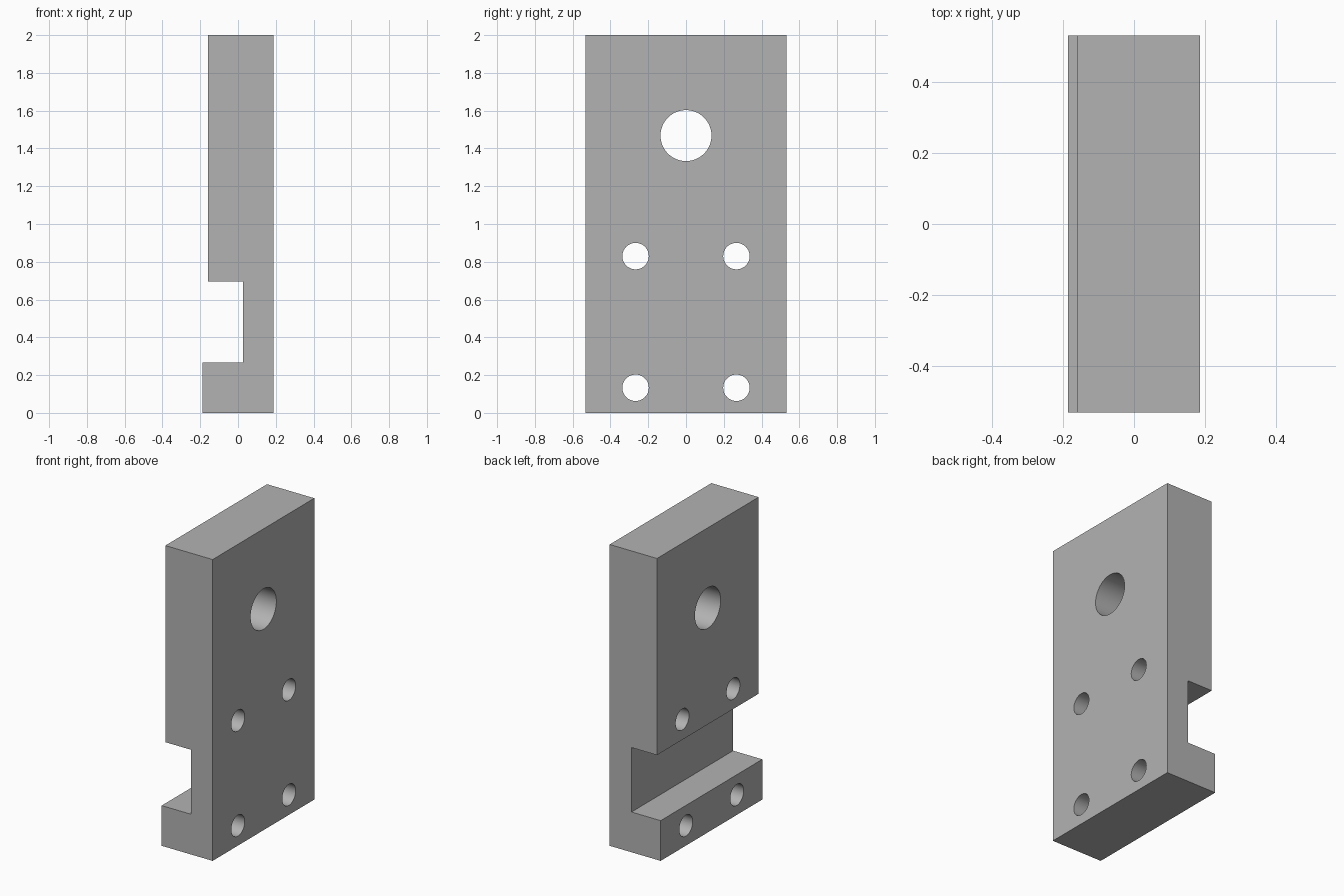
import bpy
import bmesh
import math

cube = bpy.data.objects.get("Cube")
if cube:
    bpy.data.objects.remove(cube, do_unlink=True)

HALF_WIDTH = 0.533

# Plain grey metal
metal = bpy.data.materials.new("grey_metal")
metal.use_nodes = True
colour = (0.45, 0.45, 0.45, 1)
metal.diffuse_color = colour
metal.node_tree.nodes["Principled BSDF"].inputs["Base Color"].default_value = colour

# Side profile (x, z) with the slot and the protruding foot, extruded along y
profile = [(-0.187, 0), (0.187, 0), (0.187, 2), (-0.16, 2),
           (-0.16, 0.695), (0.027, 0.695), (0.027, 0.267), (-0.187, 0.267)]
bm = bmesh.new()
face = bm.faces.new([bm.verts.new((x, -HALF_WIDTH, z)) for x, z in profile])
result = bmesh.ops.extrude_face_region(bm, geom=[face])
moved = [v for v in result["geom"] if isinstance(v, bmesh.types.BMVert)]
bmesh.ops.translate(bm, verts=moved, vec=(0, 2 * HALF_WIDTH, 0))
bmesh.ops.recalc_face_normals(bm, faces=bm.faces)
mesh = bpy.data.meshes.new("mounting_block")
bm.to_mesh(mesh)
bm.free()
mesh.materials.append(metal)
block = bpy.data.objects.new("mounting_block", mesh)
bpy.context.collection.objects.link(block)


def drill(name, y, z, radius):
    """Cut a round hole through the block along x."""
    bpy.ops.mesh.primitive_cylinder_add(vertices=64, radius=radius, depth=1,
                                        location=(0, y, z),
                                        rotation=(0, math.pi / 2, 0))
    cutter = bpy.context.object
    cutter.name = name
    cutter.data.materials.append(metal)
    bpy.context.view_layer.objects.active = block
    cut = block.modifiers.new(name, "BOOLEAN")
    cut.operation = "DIFFERENCE"
    cut.solver = "EXACT"
    cut.object = cutter
    bpy.ops.object.modifier_apply(modifier=cut.name)
    bpy.data.objects.remove(cutter, do_unlink=True)


# Large bore and four bolt holes
drill("main_bore", 0, 1.468, 0.135)
for z in (0.133, 0.83):
    for y in (-0.267, 0.267):
        drill("bolt_hole", y, z, 0.07)

# Smooth hole walls, crisp block edges
bpy.ops.object.select_all(action="DESELECT")
block.select_set(True)
bpy.context.view_layer.objects.active = block
bpy.ops.object.shade_smooth_by_angle(angle=math.radians(30))
